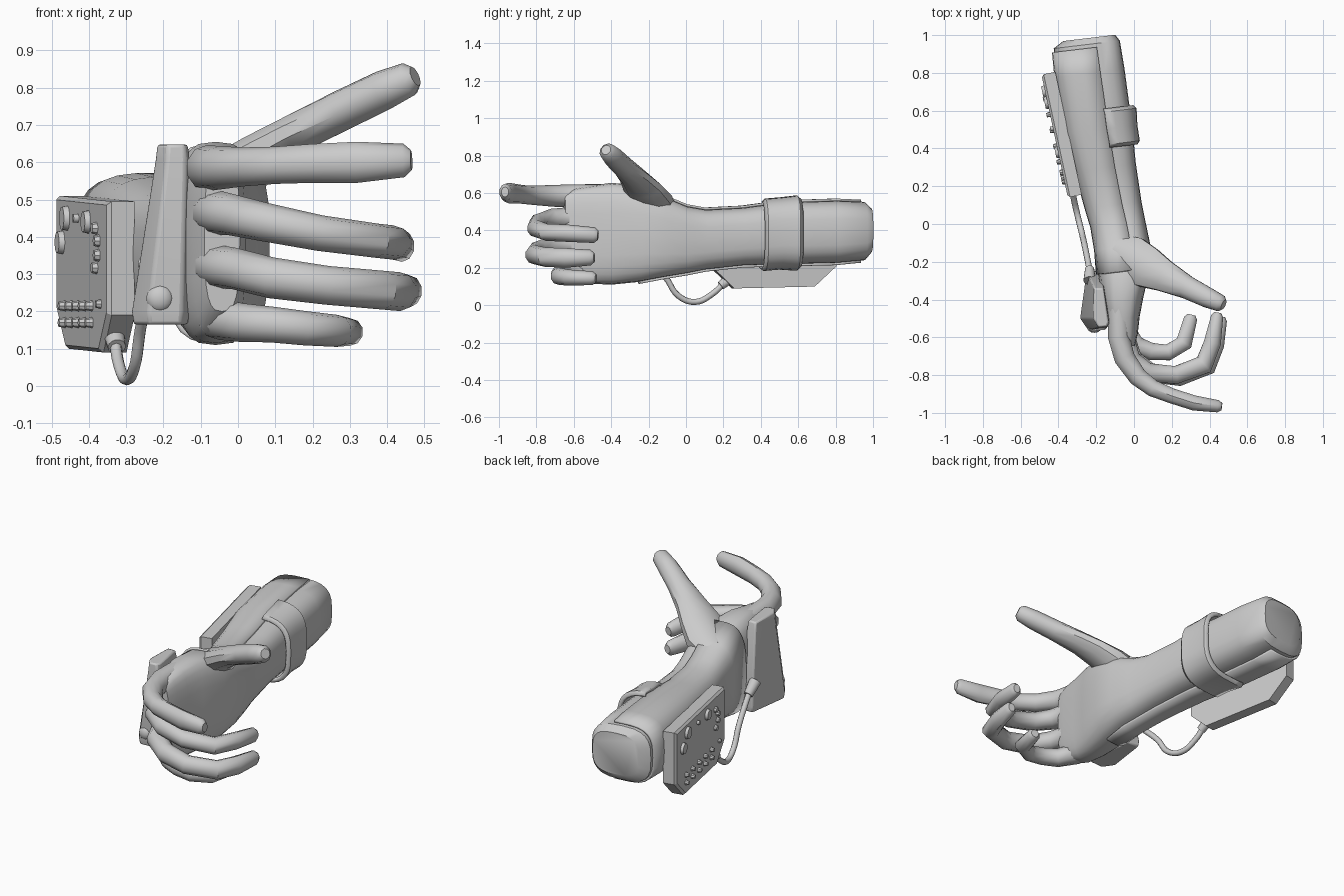
import bpy, bmesh, math
from mathutils import Vector, Matrix

if "Cube" in bpy.data.objects:
    bpy.data.objects.remove(bpy.data.objects["Cube"])

def make(name, verts, faces, M=None, bevel=0, solid=0, angle=40):
    me = bpy.data.meshes.new(name)
    me.from_pydata([tuple(v) for v in verts], [], faces)
    bm = bmesh.new(); bm.from_mesh(me)
    bmesh.ops.recalc_face_normals(bm, faces=bm.faces)
    bm.to_mesh(me); bm.free()
    ob = bpy.data.objects.new(name, me)
    bpy.context.collection.objects.link(ob)
    if M: ob.matrix_world = M
    if solid:
        m = ob.modifiers.new("solid", 'SOLIDIFY'); m.thickness = solid; m.offset = 0
    if bevel:
        m = ob.modifiers.new("bevel", 'BEVEL'); m.width = bevel; m.segments = 2
    bpy.ops.object.select_all(action='DESELECT')
    ob.select_set(True); bpy.context.view_layer.objects.active = ob
    bpy.ops.object.shade_smooth_by_angle(angle=math.radians(angle))
    return ob

def skin(rings, closed=True):
    n = len(rings[0]); faces = []
    for i in range(len(rings) - 1):
        for j in range(n if closed else n - 1):
            k = (j + 1) % n
            faces.append((i*n + j, i*n + k, (i+1)*n + k, (i+1)*n + j))
    if closed:
        faces += [tuple(range(n)), tuple(range((len(rings)-1)*n, len(rings)*n))]
    return [v for r in rings for v in r], faces

# Forearm and hand sections: y, xmin, xmax, zmin, zmax
S = [(.985, -.375, -.10, .28, .52), (.95, -.425, -.075, .24, .553), (.8, -.41, -.05, .225, .56),
     (.5, -.36, -.01, .218, .55), (.3, -.305, .01, .212, .522), (.1, -.25, .04, .19, .512),
     (0, -.22, .06, .17, .53), (-.12, -.20, .085, .15, .58), (-.25, -.19, .085, .125, .64),
     (-.4, -.17, .05, .11, .655), (-.5, -.15, .03, .115, .64), (-.59, -.12, .02, .14, .625),
     (-.65, -.09, .005, .2, .6)]

def section(y):
    for a, b in zip(S, S[1:]):
        if b[0] <= y <= a[0]:
            t = (a[0] - y) / (a[0] - b[0])
            return [p + (q - p) * t for p, q in zip(a, b)]

def ring(y, a0, a1, n, off=0, e=2/3.1):
    _, x0, x1, z0, z1 = section(y)
    cx, cz, rx, rz = (x0+x1)/2, (z0+z1)/2, (x1-x0)/2 + off, (z1-z0)/2 + off
    out = []
    for i in range(n):
        a = math.radians(a0 + (a1 - a0) * i / n)
        c, s = math.cos(a), math.sin(a)
        x = rx * math.copysign(abs(c)**e, c)
        out.append((cx + x, y + .12*x, cz + rz * math.copysign(abs(s)**e, s)))
    return out

make("glove_body", *skin([ring(s[0], 0, 360, 24) for s in S]))
make("outer_shell", *skin([ring(y, 82, 292, 15, .005) for y in
     (.93, .8, .5, .3, .1, 0, -.12, -.25)], False), solid=.013)
make("wrist_strap", *skin([ring(y, -106, 97, 17, o) for y, o in
     ((.405, .012), (.42, .025), (.5, .02), (.585, .028), (.60, .014))], False), solid=.016)

# Tapered tubes for fingers and thumb: x, y, z, half width, half height
def tube(name, pts, n=10, tip=.02):
    P = [Vector(p[:3]) for p in pts]; R = [p[3:] for p in pts]
    P.append(P[-1] + (P[-1] - P[-2]).normalized() * tip)
    R.append((R[-1][0] * .6, R[-1][1] * .6))
    rings = []
    for i, p in enumerate(P):
        t = (P[min(i+1, len(P)-1)] - P[max(i-1, 0)]).normalized()
        side = t.cross(Vector((0, 0, 1))).normalized()
        up = side.cross(t)
        rings.append([p + side * R[i][0] * math.cos(a) + up * R[i][1] * math.sin(a)
                      for a in (2*math.pi*(j + .5)/n for j in range(n))])
    return make(name, *skin(rings))

tube("index_finger", [(-.08, -.45, .585, .06, .06), (-.08, -.6, .585, .06, .062), (-.05, -.71, .585, .058, .058),
     (.02, -.81, .588, .052, .052), (.1, -.87, .592, .047, .05), (.2, -.91, .597, .042, .052),
     (.32, -.948, .60, .042, .055), (.445, -.965, .605, .034, .045)])
tube("middle_finger", [(-.07, -.45, .465, .07, .062), (-.055, -.62, .465, .065, .06), (-.02, -.72, .46, .06, .056),
     (.07, -.785, .44, .053, .052), (.22, -.8, .41, .05, .048), (.37, -.745, .39, .055, .046),
     (.415, -.63, .385, .048, .046), (.44, -.49, .375, .034, .042)])
tube("ring_finger", [(-.07, -.45, .325, .07, .06), (-.05, -.62, .32, .065, .058), (-.01, -.72, .315, .06, .056),
     (.09, -.79, .29, .053, .055), (.24, -.81, .27, .05, .052), (.39, -.75, .257, .053, .052),
     (.435, -.64, .253, .045, .052), (.46, -.51, .255, .034, .042)])
tube("little_finger", [(-.07, -.42, .185, .06, .058), (-.05, -.56, .18, .06, .056), (.01, -.64, .17, .05, .052),
     (.09, -.675, .165, .048, .048), (.18, -.68, .155, .045, .046), (.265, -.63, .148, .047, .043),
     (.3, -.5, .145, .037, .037)])
tube("thumb", [(-.08, -.15, .52, .1, .08), (-.01, -.185, .565, .125, .075), (.07, -.23, .625, .115, .06),
     (.16, -.275, .68, .088, .054), (.28, -.335, .74, .064, .055), (.39, -.39, .793, .056, .054),
     (.458, -.42, .823, .046, .046)])

# Plate on the back of the hand
outline_low = [(-.25, -.25), (-.17, -.25), (-.13, -.52), (-.15, -.56), (-.24, -.565), (-.285, -.5)]
outline_top = [(-.215, -.33), (-.16, -.33), (-.13, -.52), (-.14, -.545), (-.19, -.55), (-.22, -.5)]
rings = [[(x*.95 - .01, y*.96 - .016, .165) for x, y in outline_low],
         [(x, y, .2) for x, y in outline_low],
         [(x, y, .61) for x, y in outline_top],
         [(x*.9 - .018, y*.94 - .03, .648) for x, y in outline_top]]
make("hand_plate", *skin(rings), bevel=.008)

# Control box on the forearm, built in its own tilted frame (u along, z up, n outward)
d = Vector((.21, -.977, 0)).normalized()
nrm = d.cross(Vector((0, 0, 1)))
BOX = Matrix.Translation((-.49, .79, 0)) @ Matrix((d, (0, 0, 1), nrm)).transposed().to_4x4()
prof = [(0, .51), (0, .21), (.12, .1), (.56, .09), (.665, .19), (.665, .495)]
inset = [(.333 + (u-.333)*.96, .3 + (z-.3)*.95) for u, z in prof]
make("control_box", *skin([[(u, z, -.075) for u, z in prof], [(u, z, -.012) for u, z in prof],
     [(u, z, 0) for u, z in inset]]), M=BOX, angle=20)

def cyl(name, M, r, h, r2=None, n=14):
    circle = [(math.cos(2*math.pi*i/n), math.sin(2*math.pi*i/n)) for i in range(n)]
    r2 = r if r2 is None else r2
    return make(name, *skin([[(r*x, r*y, -h/2) for x, y in circle],
                             [(r2*x, r2*y, h/2) for x, y in circle]]), M=M)

def on_box(u, z, n=.004):
    return BOX @ Matrix.Translation((u, z, n))

# Round buttons, selector arc and two rows of small keys
for i, (u, z, r) in enumerate([(.15, .45, .036), (.42, .44, .033), (.09, .385, .034)]):
    cyl(f"round_button_{i}", on_box(u, z), r, .022, r * .85)
cyl("direction_bar", on_box(.29, .45), .012, .02)
for i in range(4):
    a = math.radians(-45 + 30 * i)
    cyl(f"arc_key_{i}", on_box(.45 + .11*math.cos(a), .37 + .075*math.sin(a)), .018, .02, .014, 8)
for row, z in enumerate((.215, .17)):
    for i in range(5):
        cyl(f"key_{row}_{i}", on_box(.13 + .085*i, z), .017, .03, .011, 8)
cyl("side_key", on_box(.58, .22), .014, .02, .01, 8)

# Cable with a plug at each end
cu = bpy.data.curves.new("cable", 'CURVE')
cu.dimensions = '3D'; cu.bevel_depth = .016; cu.bevel_resolution = 2; cu.resolution_u = 5
sp = cu.splines.new('BEZIER')
path = [(-.33, .21, .125), (-.32, .14, .06), (-.3, .05, .018), (-.278, -.04, .05), (-.262, -.11, .15), (-.232, -.26, .3)]
sp.bezier_points.add(len(path) - 1)
for b, p in zip(sp.bezier_points, path):
    b.co = p; b.handle_left_type = b.handle_right_type = 'AUTO'
bpy.context.collection.objects.link(bpy.data.objects.new("cable", cu))

def plug(name, a, b, r, r2):
    a, b = Vector(a), Vector(b)
    q = (b - a).to_track_quat('Z', 'Y').to_matrix().to_4x4()
    cyl(name, Matrix.Translation((a + b)/2) @ q, r, (b - a).length, r2)
plug("box_plug", (-.335, .245, .15), (-.325, .185, .105), .03, .024)
plug("hand_plug", (-.235, -.3, .33), (-.235, -.235, .275), .033, .024)

# Dome stud on the knuckle end of the plate
bm = bmesh.new()
bmesh.ops.create_uvsphere(bm, u_segments=14, v_segments=8, radius=.037)
me = bpy.data.meshes.new("plate_stud"); bm.to_mesh(me); bm.free()
me.shade_smooth()
stud = bpy.data.objects.new("plate_stud", me)
stud.location = (-.21, -.55, .235); stud.scale = (1, .7, 1)
bpy.context.collection.objects.link(stud)
